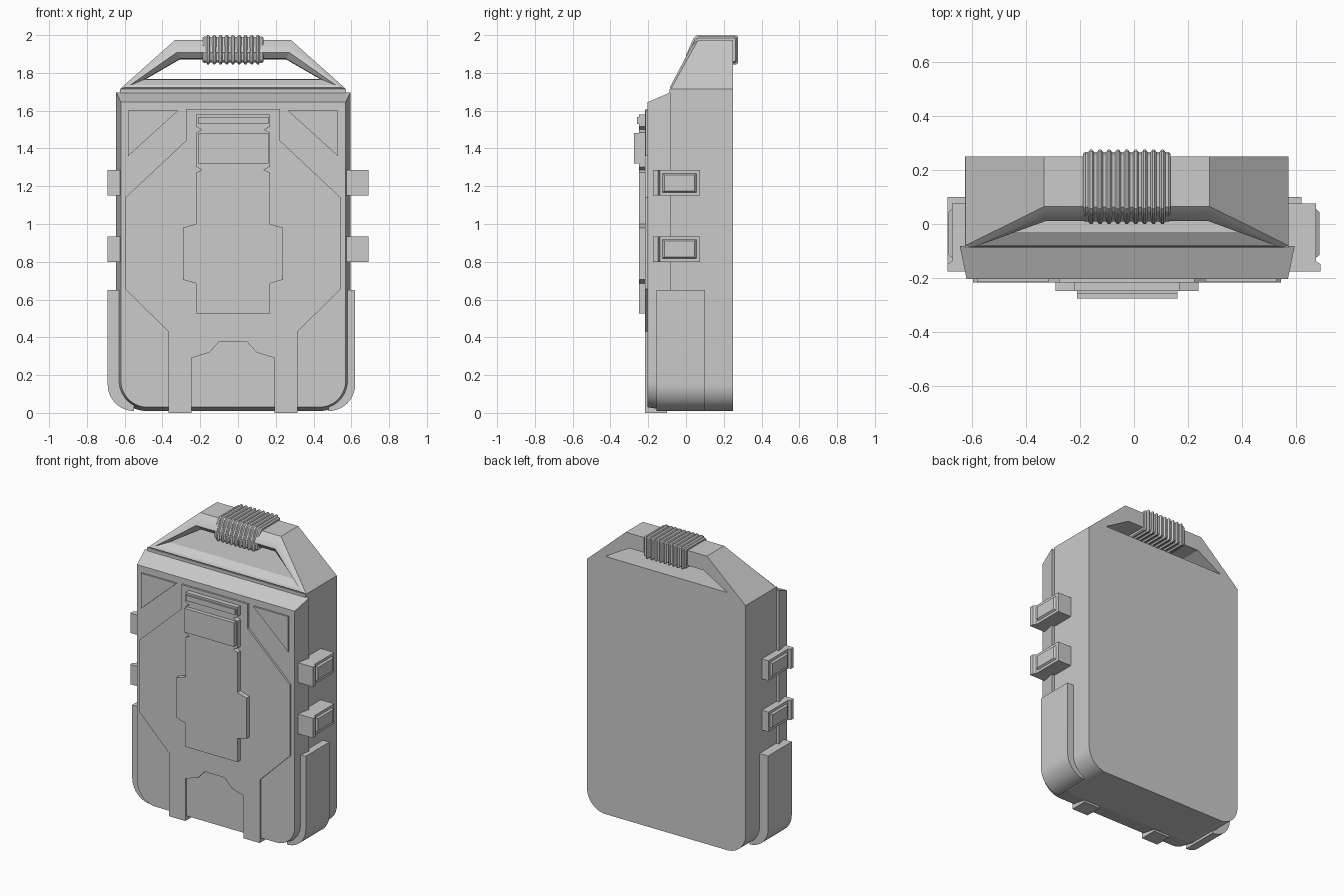
import bpy, bmesh
from math import sin, cos, pi

if "Cube" in bpy.data.objects:
    bpy.data.objects.remove(bpy.data.objects["Cube"])

CX = -0.0265  # the case sits slightly off the origin


def loft(name, loops, ring=False):
    """Skin a list of equal-length 3D loops; cap the ends or close into a ring."""
    bm = bmesh.new()
    rows = [[bm.verts.new(p) for p in loop] for loop in loops]
    pairs = list(zip(rows, rows[1:]))
    if ring:
        pairs.append((rows[-1], rows[0]))
    for a, b in pairs:
        n = len(a)
        for i in range(n):
            j = (i + 1) % n
            bm.faces.new((a[i], a[j], b[j], b[i]))
    if not ring:
        bm.faces.new(rows[0])
        bm.faces.new(rows[-1])
    bmesh.ops.recalc_face_normals(bm, faces=bm.faces)
    me = bpy.data.meshes.new(name)
    bm.to_mesh(me)
    bm.free()
    ob = bpy.data.objects.new(name, me)
    bpy.context.collection.objects.link(ob)
    return ob


def at_y(profile, y):
    return [(x, y, z) for x, z in profile]


def prism(name, profile, y0, y1):
    return loft(name, [at_y(profile, y0), at_y(profile, y1)])


def rect(x0, x1, z0, z1):
    return [(x0, z0), (x1, z0), (x1, z1), (x0, z1)]


def box(name, x0, x1, y0, y1, z0, z1):
    return prism(name, rect(x0, x1, z0, z1), y0, y1)


def mirrored(half, cx=CX):
    """Close a right-hand half profile by mirroring it about cx."""
    return [(cx + x, z) for x, z in half] + [(cx - x, z) for x, z in reversed(half)]


def arc(cx, cz, r, a0, a1, n=10):
    return [(cx + r * cos(a0 + (a1 - a0) * i / n), cz + r * sin(a0 + (a1 - a0) * i / n))
            for i in range(n + 1)]


def case_outline(x0, x1, z0, z1, r):
    """Square top corners, round bottom corners."""
    return ([(x1, z1), (x0, z1)] + arc(x0 + r, z0 + r, r, pi, 1.5 * pi)
            + arc(x1 - r, z0 + r, r, 1.5 * pi, 2 * pi))


# Main case: rear shell and the tapered front cover
prism("rear_shell", case_outline(-0.625, 0.572, 0.01, 1.715, 0.14), -0.088, 0.25)
loft("front_cover", [
    at_y(case_outline(-0.645, 0.595, 0.01, 1.697, 0.16), -0.082),
    at_y(case_outline(-0.620, 0.570, 0.03, 1.645, 0.14), -0.203)])

# Carry handle: bevelled trapezoid ring
# each row: bottom half width, bottom z, top half width, top z, bottom y, top y
handle_rows = [
    (0.598, 1.715, 0.306, 1.975, 0.25, 0.25),
    (0.598, 1.715, 0.306, 1.975, -0.080, 0.065),
    (0.575, 1.722, 0.302, 1.943, -0.086, 0.030),
    (0.545, 1.735, 0.298, 1.908, -0.078, 0.012),
    (0.470, 1.765, 0.280, 1.875, -0.030, 0.040),
    (0.460, 1.768, 0.280, 1.872, 0.25, 0.25)]
loft("carry_handle", [[(CX - bw, by, bz), (CX - tw, ty, tz), (CX + tw, ty, tz), (CX + bw, by, bz)]
                      for bw, bz, tw, tz, by, ty in handle_rows], ring=True)

# Ribbed grip around the handle bar
grip = [(0.012, 1.845), (0.0, 1.857), (0.0, 1.893), (0.04, 1.985), (0.058, 2.0),
        (0.268, 2.0), (0.275, 1.992), (0.275, 1.853), (0.267, 1.845)]
gy, gz = 0.1375, 1.9225


def grip_loop(x, inset):
    sy, sz = 1 - inset / 0.1375, 1 - inset / 0.0775
    return [(x, gy + (y - gy) * sy, gz + (z - gz) * sz) for y, z in grip]


stations = [grip_loop(-0.188, 0.014), grip_loop(-0.180, 0.008)]
RIBS = 9
for i in range(RIBS):
    c = CX - 0.132 + 0.264 * i / (RIBS - 1)
    stations += [grip_loop(c - 0.011, 0.009), grip_loop(c - 0.004, 0.0),
                 grip_loop(c + 0.004, 0.0), grip_loop(c + 0.011, 0.009)]
stations += [grip_loop(0.127, 0.008), grip_loop(0.135, 0.014)]
loft("handle_grip", stations)

# Raised octagonal front panel with two legs around a stepped cutout
prism("front_panel", mirrored([
    (0.075, 0.375), (0.125, 0.320), (0.220, 0.290), (0.220, 0.0), (0.342, 0.0), (0.342, 0.43),
    (0.570, 0.655), (0.570, 1.14), (0.250, 1.44), (0.250, 1.605)]), -0.216, -0.10)

# Corner triangles
for side, s in (("left", -1), ("right", 1)):
    prism("corner_triangle_" + side,
          [(CX + s * 0.555, 1.6), (CX + s * 0.29, 1.6), (CX + s * 0.555, 1.36)], -0.214, -0.19)

# Centre plate with side wings and notches, plus latch
prism("centre_plate", mirrored([
    (0.195, 0.525), (0.195, 0.685), (0.265, 0.705), (0.265, 0.98), (0.195, 1.0), (0.195, 1.272),
    (0.165, 1.287), (0.195, 1.302), (0.195, 1.485), (0.165, 1.50), (0.195, 1.515),
    (0.195, 1.58)]), -0.248, -0.20)
box("latch_block", -0.211, 0.161, -0.275, -0.24, 1.32, 1.483)
box("latch_bar", -0.211, 0.161, -0.260, -0.24, 1.53, 1.567)

# Side clips (two each side) and rounded lower bumpers
for side, s, reach in (("left", -1, 0.69), ("right", 1, 0.69)):
    for level, z0 in (("lower", 0.80), ("upper", 1.15)):
        name = f"clip_{side}_{level}"
        z1 = z0 + 0.135
        plan = [(0.54, -0.176), (reach, -0.176), (reach, -0.148), (reach - 0.016, -0.138),
                (reach - 0.016, 0.075), (0.54, 0.075)]
        loft(name, [[(s * x, y, z) for x, y in plan] for z in (z0, z1)])
        pad = [(reach - 0.03, 0.018, -0.125, 0.055), (reach - 0.016, 0.018, -0.125, 0.055),
               (reach - 0.004, 0.026, -0.115, 0.045)]
        loft(name + "_pad", [[(s * x, y0, z0 + m), (s * x, y1, z0 + m),
                              (s * x, y1, z1 - m), (s * x, y0, z1 - m)] for x, m, y0, y1 in pad])
    bumper = [(0.515, 0.65)] + arc(0.515, 0.15, 0.14, 1.5 * pi, 2 * pi) + [(0.655, 0.65)]
    prism("bumper_" + side, [(-0.035 + s * x, z) for x, z in bumper], -0.155, 0.10)

# Smooth the rounded corners only
bpy.ops.object.select_all(action='SELECT')
bpy.context.view_layer.objects.active = bpy.data.objects["rear_shell"]
bpy.ops.object.shade_smooth_by_angle(angle=0.4)
